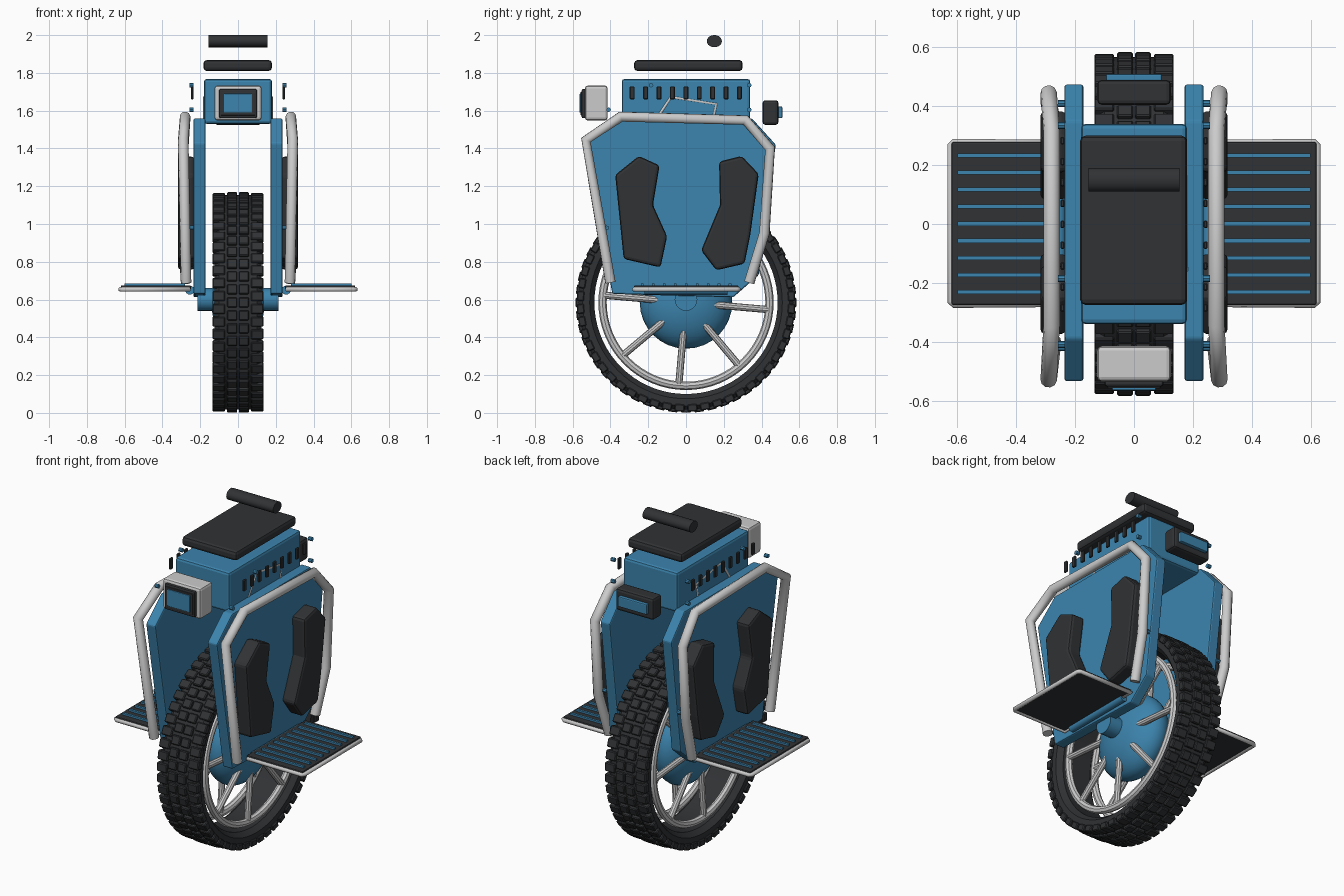
import bpy, bmesh, math
from mathutils import Vector, Matrix

if "Cube" in bpy.data.objects:
    bpy.data.objects.remove(bpy.data.objects["Cube"])


def material(name, color):
    m = bpy.data.materials.new(name)
    m.diffuse_color = color
    m.use_nodes = True
    m.node_tree.nodes["Principled BSDF"].inputs["Base Color"].default_value = m.diffuse_color
    return m


BLUE = material("blue", (0.045, 0.23, 0.42, 1))
DARK = material("dark", (0.03, 0.032, 0.035, 1))
WHEEL_Z = 0.585


def finish(name, bm, mat=None, bevel=0.0, smooth=False, segments=2):
    bmesh.ops.recalc_face_normals(bm, faces=bm.faces)
    me = bpy.data.meshes.new(name)
    bm.to_mesh(me)
    bm.free()
    ob = bpy.data.objects.new(name, me)
    bpy.context.collection.objects.link(ob)
    if mat:
        me.materials.append(mat)
    if bevel:
        b = ob.modifiers.new("bevel", 'BEVEL')
        b.width, b.segments = bevel, segments
    if smooth:
        bpy.ops.object.select_all(action='DESELECT')
        ob.select_set(True)
        bpy.context.view_layer.objects.active = ob
        bpy.ops.object.shade_smooth_by_angle(angle=math.radians(35))
    return ob


def add_box(bm, x, y, z, rot=Matrix()):
    """Box from three (min, max) ranges."""
    size = [r[1] - r[0] for r in (x, y, z)]
    mid = [(r[1] + r[0]) / 2 for r in (x, y, z)]
    bmesh.ops.create_cube(bm, size=1, matrix=rot @ Matrix.Translation(mid) @ Matrix.Diagonal((*size, 1)))


def box(name, x, y, z, mat=None, bevel=0.0):
    bm = bmesh.new()
    add_box(bm, x, y, z)
    return finish(name, bm, mat, bevel)


def prism(name, profile, x0, x1, mat, bevel):
    """Extrude a (y, z) outline along x."""
    bm = bmesh.new()
    face = bm.faces.new([bm.verts.new((x0, y, z)) for y, z in profile])
    new = bmesh.ops.extrude_face_region(bm, geom=[face])["geom"]
    bmesh.ops.translate(bm, vec=(x1 - x0, 0, 0), verts=[v for v in new if isinstance(v, bmesh.types.BMVert)])
    return finish(name, bm, mat, bevel)


def add_rod(bm, a, b, r, sides=12):
    a, b = Vector(a), Vector(b)
    d = b - a
    m = Matrix.Translation((a + b) / 2) @ d.to_track_quat('Z', 'Y').to_matrix().to_4x4()
    bmesh.ops.create_cone(bm, cap_ends=True, segments=sides, radius1=r, radius2=r, depth=d.length, matrix=m)


def tube(name, pts, r, cyclic=False):
    cu = bpy.data.curves.new(name, 'CURVE')
    cu.dimensions = '3D'
    cu.bevel_depth, cu.bevel_resolution, cu.use_fill_caps = r, 3, True
    sp = cu.splines.new('POLY')
    sp.points.add(len(pts) - 1)
    for p, co in zip(sp.points, pts):
        p.co = (*co, 1)
    sp.use_cyclic_u = cyclic
    ob = bpy.data.objects.new(name, cu)
    bpy.context.collection.objects.link(ob)
    return ob


def ring(name, section, steps, mat=None):
    """Revolve a closed (x, radius) section about the axle."""
    bm = bmesh.new()
    loops = []
    for i in range(steps):
        a = 2 * math.pi * i / steps
        loops.append([bm.verts.new((x, r * math.cos(a), WHEEL_Z + r * math.sin(a))) for x, r in section])
    n = len(section)
    for i in range(steps):
        p, q = loops[i], loops[(i + 1) % steps]
        for j in range(n):
            bm.faces.new((p[j], p[(j + 1) % n], q[(j + 1) % n], q[j]))
    return finish(name, bm, mat, smooth=True)


# Tire carcass and staggered tread blocks
ring("tire", [(-0.095, 0.485), (-0.125, 0.51), (-0.125, 0.548), (-0.10, 0.568),
              (0.10, 0.568), (0.125, 0.548), (0.125, 0.51), (0.095, 0.485)], 72, DARK)
bm = bmesh.new()
ROWS = 52
for i in range(ROWS):
    for x0, x1, shift in ((-0.058, -0.004, 0), (0.004, 0.058, 0), (-0.135, -0.068, 0.5), (0.068, 0.135, 0.5)):
        rot = Matrix.Translation((0, 0, WHEEL_Z)) @ Matrix.Rotation(2 * math.pi * (i + shift) / ROWS, 4, 'X')
        top = -0.584 if shift == 0 else -0.578
        add_box(bm, (x0, x1), (-0.026, 0.026), (top, -0.54), rot)
finish("tire_tread", bm, DARK, bevel=0.005, segments=1)

# Hub and axle
bm = bmesh.new()
bmesh.ops.create_uvsphere(bm, u_segments=32, v_segments=16, radius=1,
                          matrix=Matrix.Translation((0, 0, WHEEL_Z)) @ Matrix.Diagonal((0.14, 0.245, 0.245, 1)))
finish("hub", bm, BLUE, smooth=True)
bm = bmesh.new()
add_rod(bm, (-0.215, 0, 0.60), (0.215, 0, 0.60), 0.06, 20)
finish("axle", bm, BLUE, smooth=True)

# Deck box between the panels, seat and grip bar
box("top_housing", (-0.18, 0.18), (-0.34, 0.34), (1.53, 1.768), BLUE, 0.015)
box("seat", (-0.183, 0.18), (-0.275, 0.3), (1.81, 1.868), DARK, 0.018)
bm = bmesh.new()
add_rod(bm, (-0.155, 0, 0), (0.155, 0, 0), 1, 20)
bm.clear()
add_rod(bm, (-0.155, 0.15, 1.968), (0.155, 0.15, 1.968), 0.034, 20)
bmesh.ops.scale(bm, vec=(1, 1.18, 0.95), verts=bm.verts, space=Matrix.Translation((0, -0.15, -1.968)))
finish("grip_bar", bm, DARK, smooth=True)

# Head light and tail light
box("headlight_case", (-0.125, 0.125), (-0.535, -0.415), (1.548, 1.733), None, 0.015)
box("headlight_frame", (-0.1, 0.1), (-0.552, -0.53), (1.56, 1.715), DARK, 0.008)
box("headlight_inner", (-0.09, 0.09), (-0.558, -0.55), (1.575, 1.70), DARK, 0.003)
box("headlight_lens", (-0.075, 0.075), (-0.565, -0.55), (1.59, 1.69), BLUE, 0.004)
box("taillight_case", (-0.125, 0.125), (0.405, 0.49), (1.525, 1.655), DARK, 0.015)
box("taillight_lens", (-0.095, 0.095), (0.485, 0.51), (1.56, 1.622), BLUE, 0.006)

# Outlines shared by both sides, as (y, z)
PANEL = [(-0.39, 0.63), (0.25, 0.612), (0.385, 0.73), (0.475, 1.42), (0.35, 1.558), (-0.39, 1.558), (-0.535, 1.43)]
FRONT_PAD = [(-0.375, 1.26), (-0.25, 1.36), (-0.14, 1.31), (-0.175, 1.10), (-0.10, 0.935), (-0.135, 0.77), (-0.33, 0.815)]
REAR_PAD = [(0.385, 1.265), (0.295, 1.36), (0.175, 1.33), (0.18, 1.10), (0.08, 0.86), (0.16, 0.755), (0.31, 0.79), (0.34, 0.94)]
GUARD = [(0.275, -0.40, 0.69), (0.29, -0.53, 1.445), (0.28, -0.345, 1.568), (0.28, 0.315, 1.55),
         (0.29, 0.445, 1.40), (0.29, 0.415, 0.95), (0.275, 0.335, 0.69)]
BRACKET = [(-0.16, 1.55), (-0.08, 1.672), (0.16, 1.635), (0.14, 1.54)]

for s, side in ((1, "right"), (-1, "left")):
    def rng(a, b):
        return (min(s * a, s * b), max(s * a, s * b))

    # Rim ring and spokes
    section = [(s * 0.09 + 0.02 * math.cos(t * math.pi / 4), 0.442 + 0.022 * math.sin(t * math.pi / 4)) for t in range(8)]
    ring(side + "_rim", section, 64)
    bm = bmesh.new()
    for k in range(8):
        a = math.radians(-5 + 45 * k)
        c, d = math.cos(a), math.sin(a)
        add_rod(bm, (s * 0.09, 0.15 * c, WHEEL_Z + 0.15 * d), (s * 0.09, 0.44 * c, WHEEL_Z + 0.44 * d), 0.019, 10)
    finish(side + "_spokes", bm, smooth=True)

    # Side panel, leg pads, guard tube and bracket
    prism(side + "_panel", PANEL, s * 0.172, s * 0.236, BLUE, 0.008)
    prism(side + "_front_pad", FRONT_PAD, s * 0.23, s * 0.318, DARK, 0.016)
    prism(side + "_rear_pad", REAR_PAD, s * 0.23, s * 0.318, DARK, 0.016)
    tube(side + "_guard", [(s * x, y, z) for x, y, z in GUARD], 0.028)
    tube(side + "_bracket", [(s * 0.175, y, z) for y, z in BRACKET], 0.009)

    # Vent slats and bolts
    bm = bmesh.new()
    for k in range(9):
        y = -0.285 + 0.071 * k
        add_box(bm, rng(0.236, 0.25), (y - 0.013, y + 0.013), (1.66, 1.728))
    finish(side + "_vents", bm, DARK, bevel=0.004, segments=1)
    bm = bmesh.new()
    for y, z in ((-0.41, 1.605), (0.335, 1.605), (-0.185, 1.735), (0.335, 1.735), (-0.42, 0.98), (0.41, 0.98)):
        add_rod(bm, (s * 0.235, y, z), (s * 0.258, y, z), 0.012, 8)
    finish(side + "_bolts", bm, BLUE)

    # Pedal: plate, rim tube, grip strips and hinge
    box(side + "_pedal", rng(0.25, 0.62), (-0.275, 0.278), (0.65, 0.675), DARK, 0.006)
    tube(side + "_pedal_rim", [(s * x, y, 0.654) for x, y in
         ((0.26, -0.273), (0.61, -0.273), (0.622, -0.262), (0.622, 0.266), (0.61, 0.277), (0.26, 0.277))], 0.013, True)
    bm = bmesh.new()
    for k in range(9):
        y = -0.231 + 0.058 * k
        add_box(bm, rng(0.28, 0.6), (y - 0.007, y + 0.007), (0.67, 0.686))
    finish(side + "_pedal_strips", bm, BLUE)
    bm = bmesh.new()
    add_rod(bm, (s * 0.255, -0.22, 0.65), (s * 0.255, 0.22, 0.65), 0.024, 14)
    finish(side + "_pedal_hinge", bm, BLUE, smooth=True)
